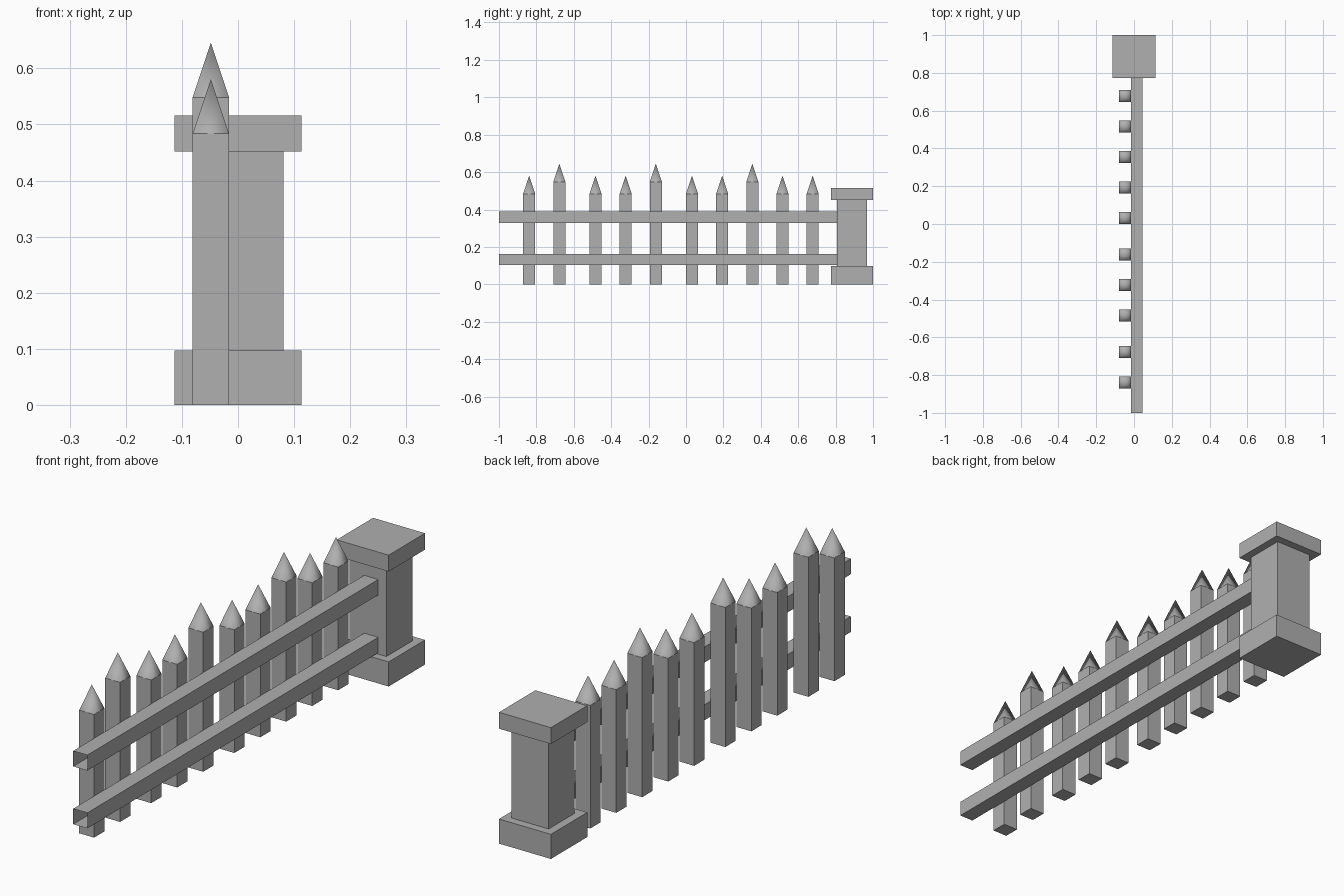
import bpy, bmesh

if "Cube" in bpy.data.objects:
    bpy.data.objects.remove(bpy.data.objects["Cube"])

U = 2 / 62  # modelling grid step

# Dark grey shared by every part
grey = bpy.data.materials.new("dark_grey")
grey.diffuse_color = (0.433, 0.433, 0.433, 1)
grey.use_nodes = True
grey.node_tree.nodes["Principled BSDF"].inputs["Base Color"].default_value = grey.diffuse_color


def loft(name, rings, cap_start=True, cap_end=True, tip=None):
    """Join four-point rings into a skin; optional smooth-shaded pointed tip."""
    bm = bmesh.new()
    loops = [[bm.verts.new(p) for p in ring] for ring in rings]
    for a, b in zip(loops, loops[1:]):
        for i in range(4):
            j = (i + 1) % 4
            bm.faces.new((a[i], a[j], b[j], b[i]))
    if cap_start:
        bm.faces.new(loops[0][::-1])
    if cap_end:
        bm.faces.new(loops[-1])
    if tip:
        # separate base vertices keep a crisp line under the point
        base = [bm.verts.new(p) for p in rings[-1]]
        apex = bm.verts.new(tip)
        for i in range(4):
            f = bm.faces.new((base[i], base[(i + 1) % 4], apex))
            f.smooth = True
    mesh = bpy.data.meshes.new(name)
    bm.to_mesh(mesh)
    bm.free()
    mesh.materials.append(grey)
    obj = bpy.data.objects.new(name, mesh)
    bpy.context.collection.objects.link(obj)
    return obj


def square(x, y, z, h):
    """Horizontal square ring, counter-clockwise from above."""
    return [(x - h, y - h, z), (x + h, y - h, z),
            (x + h, y + h, z), (x - h, y + h, z)]


# End post: plinth, shaft and cap in one stepped skin
post_y = 1 - 3.5 * U
steps = [(0, 3.5), (3, 3.5), (3, 2.5), (14, 2.5), (14, 3.5), (16, 3.5)]
loft("end_post", [square(0, post_y, z * U, h * U) for z, h in steps])

# Rails: square tubes, open at the free end, butting against the post shaft
X0, X1 = -0.5 * U, 0.045
for name, z0, z1 in (("lower_rail", 0.102, 0.163), ("upper_rail", 0.329, 0.39)):
    rings = [[(X0, y, z0), (X0, y, z1), (X1, y, z1), (X1, y, z0)]
             for y in (-1, post_y - 2.5 * U)]
    loft(name, rings, False, False)

# Pickets: square stakes with pointed tops, three of them taller
centres = [-26, -21, -15, -10, -5, 1, 6, 11, 16, 21]
tall = {-21, -5, 11}
for n, c in enumerate(centres, 1):
    x, y = -1.5 * U, c * U
    top = (17 if c in tall else 15) * U
    loft(f"picket_{n:02d}", [square(x, y, 0, U), square(x, y, top, U)],
         cap_end=False, tip=(x, y, top + 3 * U))
